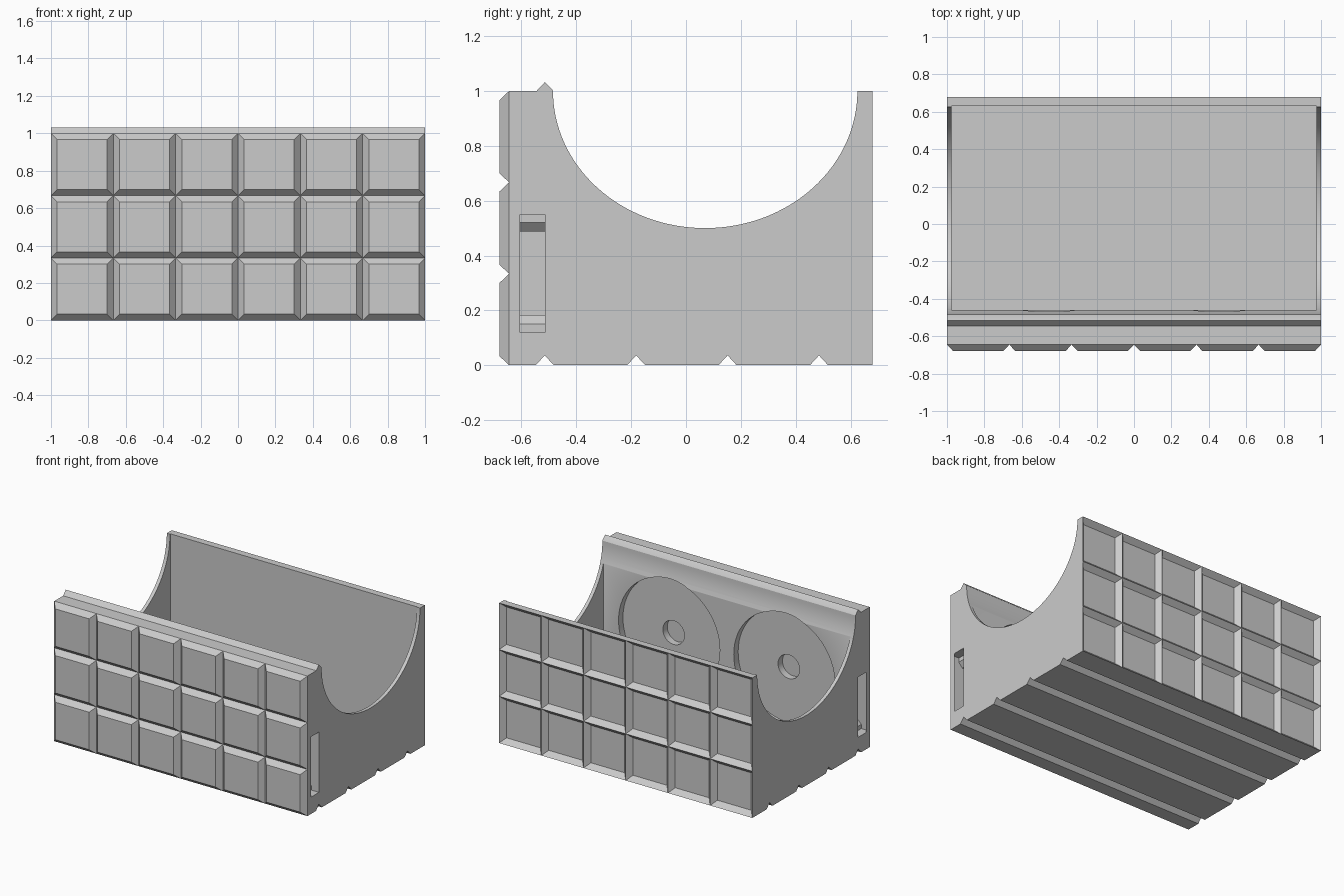
import bpy, bmesh
from math import sin, cos, pi, radians

cube = bpy.data.objects.get("Cube")
if cube:
    bpy.data.objects.remove(cube)

grey = bpy.data.materials.new("plain_grey")
grey.use_nodes = True
colour = (0.6, 0.6, 0.6, 1)
grey.diffuse_color = colour
grey.node_tree.nodes["Principled BSDF"].inputs["Base Color"].default_value = colour


def finish(name, bm, fix_normals=True):
    if fix_normals:
        bmesh.ops.recalc_face_normals(bm, faces=bm.faces)
    mesh = bpy.data.meshes.new(name)
    bm.to_mesh(mesh)
    bm.free()
    mesh.materials.append(grey)
    obj = bpy.data.objects.new(name, mesh)
    bpy.context.collection.objects.link(obj)
    return obj


def prism(name, profile, place, start, end):
    """Extrude a closed profile; place(u, v, w) maps it into space."""
    bm = bmesh.new()
    face = bm.faces.new([bm.verts.new(place(u, v, start)) for u, v in profile])
    new = bmesh.ops.extrude_face_region(bm, geom=[face])["geom"]
    for vert in new:
        if isinstance(vert, bmesh.types.BMVert):
            base = place(0, 0, end)
            zero = place(0, 0, start)
            vert.co += type(vert.co)(base) - type(vert.co)(zero)
    return finish(name, bm)


def along_x(u, v, w):
    return (w, u, v)


def along_y(u, v, w):
    return (u, w, v)


def circle(cx, cz, r, n=64):
    return [(cx + r * cos(2 * pi * i / n), cz + r * sin(2 * pi * i / n)) for i in range(n)]


def cut(target, cutter):
    mod = target.modifiers.new(cutter.name, "BOOLEAN")
    mod.operation = "DIFFERENCE"
    mod.solver = "EXACT"
    mod.object = cutter
    cutter.hide_render = True
    cutter.hide_viewport = True


# Body section: grooved base, elliptical scoop, locating ridge on the front rim
FRONT, BACK, BEVEL, CELL = -0.645, 0.644, 0.033, 1 / 3
section = [(FRONT, 0)]
for i in range(4):
    y = -0.515 + i * CELL
    section += [(y - BEVEL, 0), (y, 0.036), (y + BEVEL, 0)]
section += [(BACK, 0), (BACK, 1)]
section += [(0.07 + 0.555 * cos(pi * i / 64), 1 - 0.5 * sin(pi * i / 64)) for i in range(65)]
section += [(-0.487, 1.004), (-0.515, 1.032), (-0.545, 1), (FRONT, 1)]
body = prism("body", section, along_x, -1, 1)

# Inner compartment
box = [(-0.46, 0.05), (0.63, 0.05), (0.63, 1.2), (-0.46, 1.2)]
cut(body, prism("compartment_cutter", box, along_x, -0.975, 0.975))

# Round recesses with centre holes, and stepped end slots
half_slot = [(1.05, 0.215), (0.94, 0.215), (0.94, 0.185), (0.91, 0.152), (0.88, 0.152)]
for side, label in ((1, "left"), (-1, "right")):
    x = side * 0.455
    cut(body, prism(label + "_recess_cutter", circle(x, 0.48, 0.4), along_y, -0.51, -0.3))
    cut(body, prism(label + "_hole_cutter", circle(x, 0.48, 0.085), along_y, -0.56, -0.4))
    slot = [(side * u, 0.335 + h) for u, h in half_slot]
    slot += [(side * u, 0.335 - h) for u, h in reversed(half_slot)]
    cut(body, prism(label + "_slot_cutter", slot, along_y, -0.635, -0.515))

bpy.context.view_layer.objects.active = body
body.select_set(True)
for mod in list(body.modifiers):
    bpy.ops.object.modifier_apply(modifier=mod.name)
bpy.ops.object.shade_smooth_by_angle(angle=radians(25))
for obj in list(bpy.data.objects):
    if obj.name.endswith("_cutter"):
        bpy.data.objects.remove(obj)


def panel_grid(name, y_rim, y_face, facing):
    """Six by three bevelled panels, raised or sunken."""
    bm = bmesh.new()

    def quad(points):
        bm.faces.new([bm.verts.new(p) for p in (points if facing < 0 else points[::-1])])

    def ring(x, z, inset, y):
        return [(x + inset, y, z + inset), (x + CELL - inset, y, z + inset),
                (x + CELL - inset, y, z + CELL - inset), (x + inset, y, z + CELL - inset)]

    for col in range(6):
        for row in range(3):
            outer = ring(-1 + col * CELL, row * CELL, 0, y_rim)
            inner = ring(-1 + col * CELL, row * CELL, BEVEL, y_face)
            quad(inner)
            for i in range(4):
                j = (i + 1) % 4
                quad([outer[i], outer[j], inner[j], inner[i]])
    # Skirt joining the rim to the body
    corners = [(-1, 0), (1, 0), (1, 1), (-1, 1)]
    y_in = -facing * 0.04 + y_rim
    for i in range(4):
        (x0, z0), (x1, z1) = corners[i], corners[(i + 1) % 4]
        quad([(x0, y_in, z0), (x1, y_in, z1), (x1, y_rim, z1), (x0, y_rim, z0)])
    bmesh.ops.remove_doubles(bm, verts=bm.verts, dist=0.0001)
    return finish(name, bm, False)


# Raised panels in front, matching sunken panels behind
panel_grid("front_panels", FRONT, -0.68, -1)
panel_grid("back_panels", 0.68, 0.645, 1)
